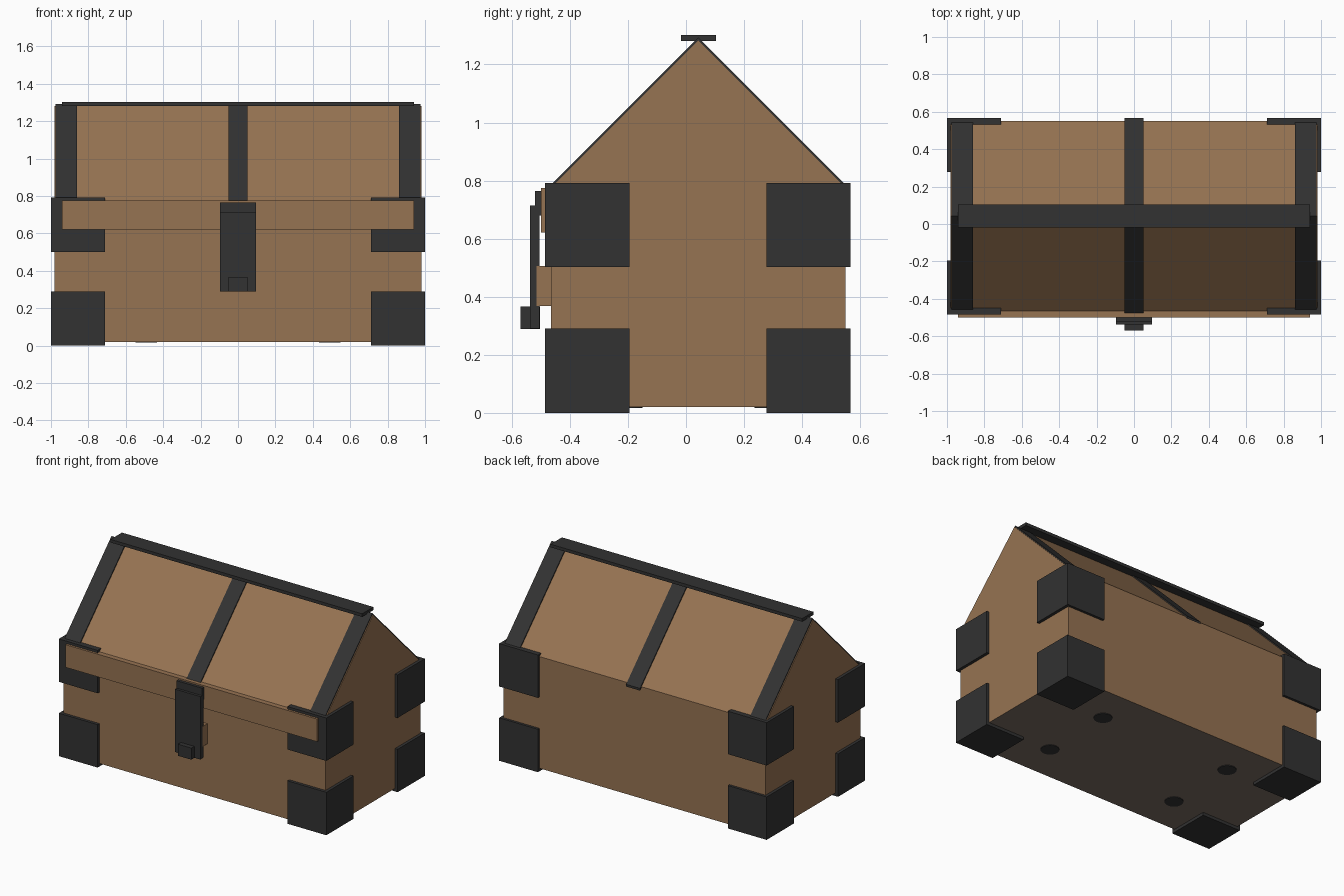
import bpy, bmesh, math
from mathutils import Vector

if "Cube" in bpy.data.objects:
    bpy.data.objects.remove(bpy.data.objects["Cube"])


def material(name, rgb):
    m = bpy.data.materials.new(name)
    lin = [((c / 255 + 0.055) / 1.055) ** 2.4 for c in rgb]
    m.diffuse_color = (*lin, 1)
    m.use_nodes = True
    m.node_tree.nodes["Principled BSDF"].inputs["Base Color"].default_value = m.diffuse_color
    return m


WOOD = material("brown wood", (150, 115, 82))
IRON = material("dark iron", (50, 50, 50))
BASE = material("grey brown base", (122, 109, 99))

YC = 0.0425              # ridge line
Y0, Y1 = -0.465, 0.55    # front and back walls
EAVE, PEAK = 0.775, 1.2825


def finish(name, bm, *mats):
    bmesh.ops.recalc_face_normals(bm, faces=bm.faces)
    me = bpy.data.meshes.new(name)
    bm.to_mesh(me)
    bm.free()
    for m in mats:
        me.materials.append(m)
    ob = bpy.data.objects.new(name, me)
    bpy.context.collection.objects.link(ob)
    return ob


def extrude_x(name, profile, x0, x1, *mats):
    """Extrude a (y, z) outline along x."""
    bm = bmesh.new()
    f = bm.faces.new([bm.verts.new((x0, y, z)) for y, z in profile])
    r = bmesh.ops.extrude_face_region(bm, geom=[f])
    verts = [v for v in r["geom"] if isinstance(v, bmesh.types.BMVert)]
    bmesh.ops.translate(bm, verts=verts, vec=Vector((x1 - x0, 0, 0)))
    return finish(name, bm, *mats)


def box(name, x, y, z, mat):
    return extrude_x(name, [(y[0], z[0]), (y[1], z[0]), (y[1], z[1]), (y[0], z[1])],
                     x[0], x[1], mat)


# Chest body with gabled lid; underside gets its own colour
body = extrude_x("chest_body", [(Y0, 0.02), (Y1, 0.02), (Y1, EAVE), (YC, PEAK), (Y0, EAVE)],
                 -0.98, 0.98, WOOD, BASE)
for p in body.data.polygons:
    if p.normal.z < -0.9:
        p.material_index = 1

# Iron corner blocks, lower and upper
for level, z in (("lower", (0, 0.29)), ("upper", (0.502, 0.792))):
    for end, y in (("front", (-0.485, -0.195)), ("back", (0.277, 0.567))):
        for side, x in (("left", (-1, -0.71)), ("right", (0.71, 1))):
            box(f"{level}_{end}_{side}_corner", x, y, z, IRON)

# Iron straps folded over the lid
run, t = 0.523, 0.010
strap = [(YC - run, PEAK - run - t * 0.5), (YC - run, PEAK - run + t), (YC, PEAK + t),
         (YC + run, PEAK - run + t), (YC + run, PEAK - run - t * 0.5), (YC, PEAK - t * 0.5)]
for name, x0, x1 in (("left", -0.975, -0.86), ("middle", -0.052, 0.052), ("right", 0.86, 0.975)):
    extrude_x(f"{name}_lid_strap", strap, x0, x1, IRON)

# Ridge bar
box("ridge_bar", (-0.94, 0.94), (-0.018, 0.103), (1.281, 1.302), IRON)

# Front lip of the lid
box("lid_lip", (-0.94, 0.94), (-0.50, -0.46), (0.622, 0.775), WOOD)

# Latch
box("latch_catch", (-0.096, 0.096), (-0.514, -0.46), (0.368, 0.505), WOOD)
box("latch_hinge", (-0.095, 0.095), (-0.52, -0.495), (0.68, 0.765), IRON)
box("latch_plate", (-0.095, 0.095), (-0.538, -0.504), (0.29, 0.715), IRON)
box("latch_knob", (-0.05, 0.05), (-0.57, -0.503), (0.289, 0.367), IRON)

# Round studs on the underside
for i, (sx, sy) in enumerate([(-1, -1), (-1, 1), (1, -1), (1, 1)]):
    bm = bmesh.new()
    bmesh.ops.create_cone(bm, cap_ends=True, segments=32, radius1=0.057, radius2=0.057, depth=0.008)
    bmesh.ops.translate(bm, verts=bm.verts, vec=Vector((sx * 0.49, YC + sy * 0.25, 0.02)))
    finish(f"underside_stud_{i + 1}", bm, IRON)
